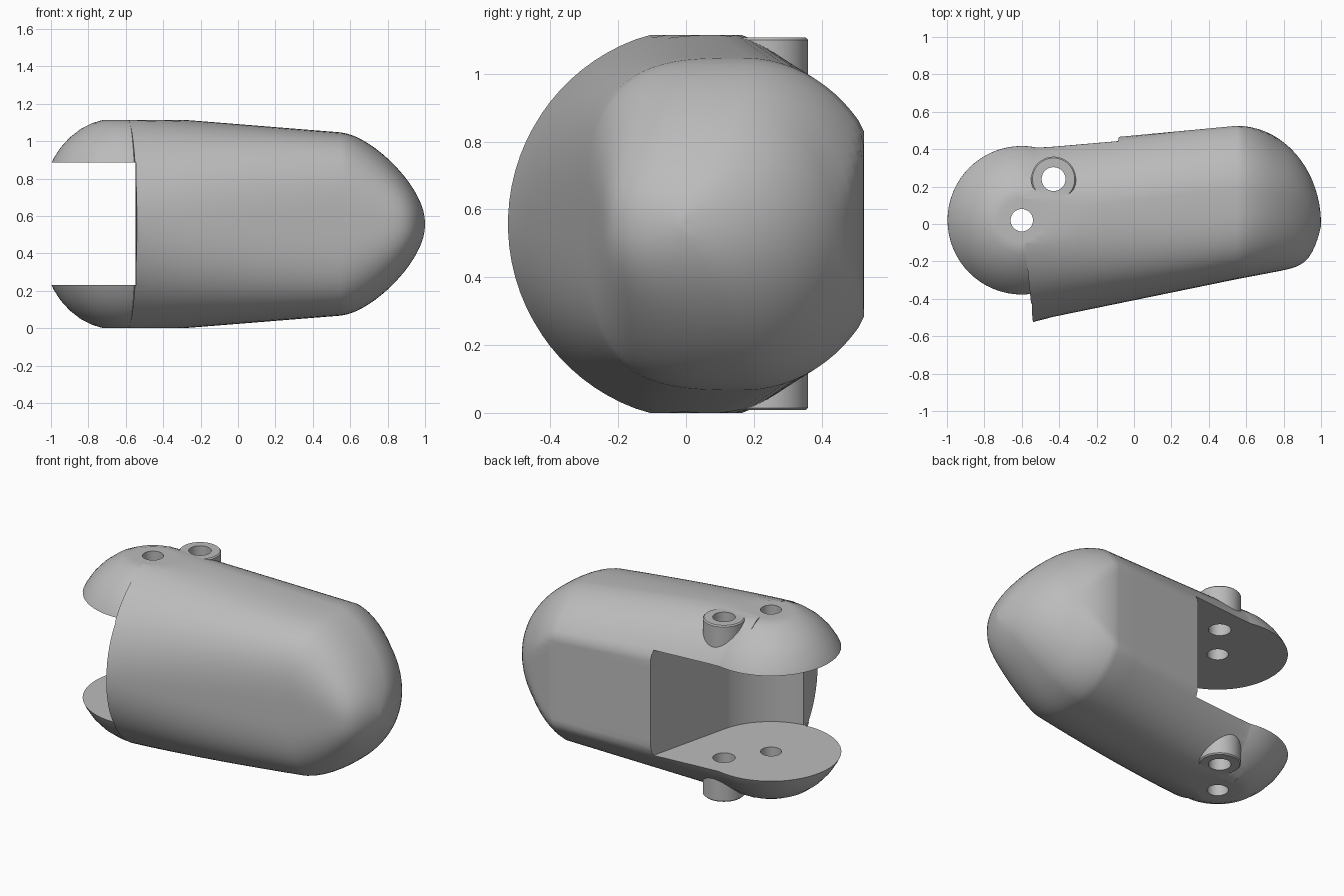
import bpy, bmesh, math

if "Cube" in bpy.data.objects:
    bpy.data.objects.remove(bpy.data.objects["Cube"])

MID = 0.557            # half height, also the mirror plane
PIVOT = (-0.6, 0.02)
BOSS = (-0.43, 0.24)

grey = bpy.data.materials.new("plain grey")
grey.use_nodes = True
grey.diffuse_color = (0.5, 0.5, 0.5, 1)
grey.node_tree.nodes["Principled BSDF"].inputs["Base Color"].default_value = (0.5, 0.5, 0.5, 1)


def loft(name, rings):
    """Skin closed rings of points and cap both ends."""
    bm = bmesh.new()
    loops = [[bm.verts.new(p) for p in ring] for ring in rings]
    n = len(loops[0])
    for a, b in zip(loops, loops[1:]):
        for i in range(n):
            j = (i + 1) % n
            bm.faces.new((a[i], a[j], b[j], b[i]))
    bm.faces.new(loops[0])
    bm.faces.new(loops[-1])
    bmesh.ops.recalc_face_normals(bm, faces=bm.faces)
    mesh = bpy.data.meshes.new(name)
    bm.to_mesh(mesh)
    bm.free()
    mesh.materials.append(grey)
    obj = bpy.data.objects.new(name, mesh)
    bpy.context.collection.objects.link(obj)
    return obj


def turned(name, centre, profile, n=64):
    """Round solid about a vertical axis from (radius, z) points."""
    turn = [math.tau * i / n for i in range(n)]
    return loft(name, [[(centre[0] + r * math.cos(t), centre[1] + r * math.sin(t), z)
                        for t in turn] for r, z in profile])


def combine(target, other, operation):
    mod = target.modifiers.new(operation, "BOOLEAN")
    mod.operation = operation
    mod.solver = "EXACT"
    mod.object = other
    bpy.context.view_layer.objects.active = target
    bpy.ops.object.modifier_apply(modifier=mod.name)
    bpy.data.objects.remove(other)


def lerp(a, b, t):
    return a + (b - a) * t


def section(x, front, back, peak, half, power, cut, tilt=False, n=80):
    """Rounded cross-section, its back cut flat at a fraction of its reach."""
    ring = []
    for i in range(n):
        t = math.tau * (i + 0.5) / n
        c, s = math.cos(t), math.sin(t)
        e = 2 / power if c < 0 else 1
        reach = (peak - front) if c < 0 else (back - peak) / cut
        y = min(peak + math.copysign(abs(c) ** e, c) * reach, back)
        z = MID + math.copysign(min(half * abs(s) ** e, MID), s)
        ring.append((x - 0.1 * (y + 0.23) if tilt else x, y, z))
    return ring


# Tapering shell, then the rounded tip
rings = []
for k in range(9):
    u = k / 8
    rings.append(section(lerp(-0.57, 0.55, u), lerp(-0.525, -0.295, u), lerp(0.42, 0.525, u),
                         lerp(0.05, 0.17, u), lerp(0.58, 0.49, u), lerp(2, 3.2, u),
                         lerp(0.87, 0.82, u), tilt=k == 0))
for k in range(1, 19):
    t = math.radians(88) * k / 18
    s, c = math.sin(t), math.cos(t)
    rings.append(section(0.55 + 0.45 * s, lerp(-0.295, -0.2, s) * (1 - s ** 10) - 0.01 * s,
                         0.525 * c, 0.17 * c, 0.49 * c * (1 - 0.3 * s ** 1.3),
                         lerp(3.2, 2, s), lerp(0.82, 1, min(1, 2 * s))))
body = loft("finger_link", rings)

# Domed knuckle around the pivot
lower = [(0.12, 0), (0.18, 0.018), (0.24, 0.048), (0.3, 0.095), (0.35, 0.15), (0.385, 0.205), (0.402, 0.24)]
upper = [(r, 2 * MID - z) for r, z in reversed(lower)]
combine(body, turned("knuckle", PIVOT, lower + upper), "UNION")

# Boss standing out above and below
combine(body, turned("boss", BOSS, [(0.113, 0.008), (0.12, 0.015), (0.12, 1.1), (0.113, 1.107)]), "UNION")

# Slot: slanted end wall running into an arc around the pivot
plan = [(-1.3, 0.8), (0.016, 0.8), (-0.08, 0.47)]
for k in range(17):
    a = math.radians(lerp(-17, -82.5, k / 16))
    plan.append((PIVOT[0] + 0.4 * math.cos(a), PIVOT[1] + 0.4 * math.sin(a)))
plan += [(-0.535, -0.8), (-1.3, -0.8)]
slot = loft("slot_cutter", [[(x, y, z) for x, y in plan] for z in (0.23, 0.885)])
combine(body, slot, "DIFFERENCE")

# Pin holes
for centre, radius in ((PIVOT, 0.06), (BOSS, 0.064)):
    hole = turned("hole_cutter", centre, [(radius, -0.2), (radius, 1.4)], 32)
    combine(body, hole, "DIFFERENCE")

bpy.ops.object.select_all(action="DESELECT")
body.select_set(True)
bpy.context.view_layer.objects.active = body
bpy.ops.object.shade_smooth_by_angle(angle=math.radians(30))

# Keep the large flat faces looking flat
flatten = body.modifiers.new("flat_faces", "WEIGHTED_NORMAL")
flatten.keep_sharp = True
